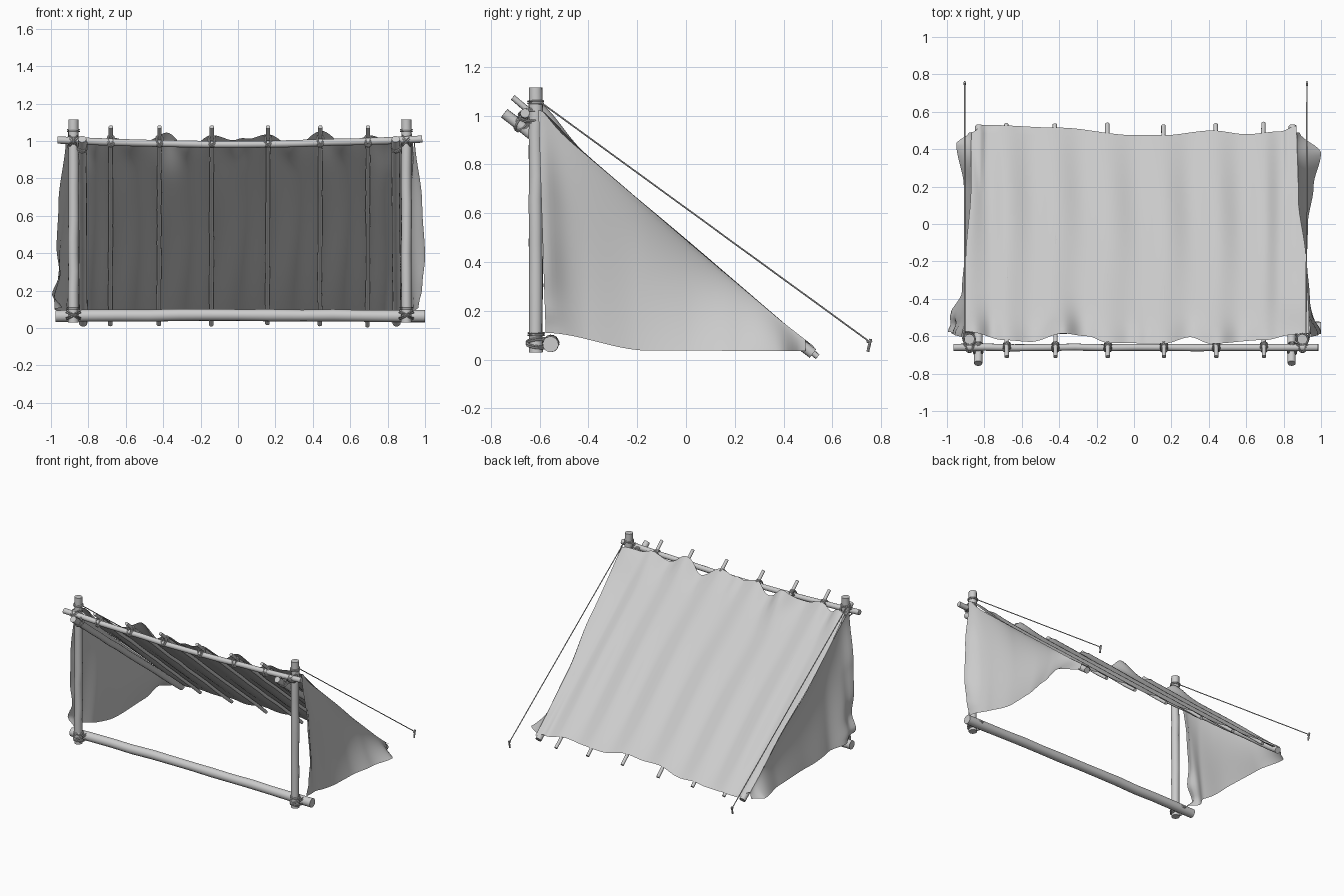
import bpy, bmesh, math, random
from mathutils import Vector as V

if "Cube" in bpy.data.objects:
    bpy.data.objects.remove(bpy.data.objects["Cube"])
random.seed(4)


def finish(name, bm, angle=40):
    me = bpy.data.meshes.new(name)
    bm.to_mesh(me)
    bm.free()
    ob = bpy.data.objects.new(name, me)
    bpy.context.collection.objects.link(ob)
    bpy.ops.object.select_all(action='DESELECT')
    ob.select_set(True)
    bpy.context.view_layer.objects.active = ob
    bpy.ops.object.shade_smooth_by_angle(angle=math.radians(angle))
    return ob


def add_tube(bm, pts, r, sides, wobble=0.0, closed=False):
    pts = [V(p) for p in pts]
    n, rings = len(pts), []
    up = None
    for i, p in enumerate(pts):
        a = pts[i - 1] if (i or closed) else p
        b = pts[(i + 1) % n] if (i < n - 1 or closed) else p
        t = (b - a).normalized()
        if up is None:
            up = t.orthogonal()
        up = (up - t * up.dot(t)).normalized()
        s = t.cross(up)
        rr = r * (1 + random.uniform(-wobble, wobble))
        rings.append([bm.verts.new(p + (up * math.cos(k * math.tau / sides)
                      + s * math.sin(k * math.tau / sides)) * rr) for k in range(sides)])
    for i in range(n if closed else n - 1):
        A, B = rings[i], rings[(i + 1) % n]
        for k in range(sides):
            m = (k + 1) % sides
            bm.faces.new((A[k], A[m], B[m], B[k]))
    if not closed:
        bm.faces.new(rings[0][::-1])
        bm.faces.new(rings[-1])


def pole(name, a, b, r, sag=(0, 0, 0), bend=0.002, sides=14):
    # gently crooked round pole
    a, b, sag = V(a), V(b), V(sag)
    pts = []
    for i in range(13):
        t = i / 12
        j = V([random.uniform(-bend, bend) for _ in range(3)]) if 0 < i < 12 else V()
        pts.append(a.lerp(b, t) + sag * math.sin(math.pi * t) + j)
    bm = bmesh.new()
    add_tube(bm, pts, r, sides, 0.03)
    return finish(name, bm)


def lashing(name, c, n, dirs, half_n, half_d, turns=2):
    # oval rope loops: n is the stacking direction of the two poles
    bm = bmesh.new()
    c, n = V(c), V(n).normalized()
    for d in dirs:
        d = V(d).normalized()
        side = n.cross(d)
        for k in range(turns):
            off = side * (k - (turns - 1) / 2) * 0.009
            add_tube(bm, [c + off + n * half_n * math.cos(q * math.tau / 20)
                          + d * half_d * math.sin(q * math.tau / 20) for q in range(20)],
                     0.004, 6, closed=True)
    return finish(name, bm)


def curve(table, x):
    # smooth interpolation through (position, value) pairs
    if x <= table[0][0]:
        return table[0][1]
    for (a, p), (b, q) in zip(table, table[1:]):
        if x <= b:
            t = (x - a) / (b - a)
            return p + (q - p) * t * t * (3 - 2 * t)
    return table[-1][1]


def sheet(name, fn, nu, nv):
    bm = bmesh.new()
    g = [[bm.verts.new(fn(i / nu, j / nv)) for j in range(nv + 1)] for i in range(nu + 1)]
    for i in range(nu):
        for j in range(nv):
            bm.faces.new((g[i][j], g[i + 1][j], g[i + 1][j + 1], g[i][j + 1]))
    return finish(name, bm, 80)


def rafter_z(y):
    return 1.075 - 0.851 * (y + 0.71)


def edge_rafter_top(y):
    return 1.01 - 0.779 * (y + 0.745) + 0.033


# frame
for side, x in (("left", -0.88), ("right", 0.9)):
    pole(side + "_post", (x, -0.614, 0.03), (x, -0.616, 1.115), 0.028)
pole("top_beam", (-0.965, -0.66, 1.005), (0.985, -0.66, 1.01), 0.019, (0, 0, -0.025))
pole("ground_log", (-0.975, -0.555, 0.063), (1.0, -0.555, 0.063), 0.032, (0, 0, 0.006))

# rafters
for side, x in (("left", -0.833), ("right", 0.843)):
    pole(side + "_edge_rafter", (x, -0.745, 1.01), (x + 0.005, 0.52, 0.025), 0.022)
RAFTERS = [-0.68, -0.42, -0.14, 0.16, 0.44, 0.695]
for i, x in enumerate(RAFTERS):
    e = random.uniform(0.52, 0.54)
    pole(f"rafter_{i + 1}", (x, -0.71, 1.075), (x - 0.003, e, rafter_z(e)), 0.012, sides=10)

# rope lashings
rd = V((0, 0.762, -0.648))
rn = V((0, 0.648, 0.762))
for i, x in enumerate(RAFTERS):
    lashing(f"rafter_lashing_{i + 1}", (x, -0.658, 1.0), rn,
            (V((1, 0, 0)) + rd, V((-1, 0, 0)) + rd), 0.037, 0.022)
for side, x, ex in (("left", -0.88, -0.833), ("right", 0.9, 0.845)):
    lashing(side + "_beam_lashing", (x, -0.636, 1.0), (0, 1, 0),
            ((1, 0, 1), (-1, 0, 1)), 0.05, 0.034)
    lashing(side + "_log_lashing", (x, -0.588, 0.068), (0, 1, 0),
            ((1, 0, 0.5), (-1, 0, 0.5)), 0.066, 0.04)
    lashing(side + "_foot_wrap", (x, -0.614, 0.105), (0, 1, 0), ((1, 0, 0),), 0.032, 0.032, 2)
    lashing(side + "_edge_rafter_lashing", (ex, -0.667, 0.975), rn,
            (V((1, 0, 0)) + rd, V((-1, 0, 0)) + rd), 0.046, 0.03)
    lashing(side + "_guy_wrap", (x, -0.616, 1.055), (0, 1, 0), ((1, 0, 0),), 0.031, 0.031, 2)

# roof cloth
FRONT = [(-0.88, -0.575), (-0.7, -0.62), (-0.55, -0.63), (-0.38, -0.585), (-0.25, -0.6),
         (-0.14, -0.635), (0.16, -0.64), (0.3, -0.605), (0.41, -0.64), (0.7, -0.62), (0.87, -0.585)]
REAR = [(-0.88, 0.49), (-0.8, 0.53), (-0.4, 0.515), (0, 0.475), (0.16, 0.475), (0.42, 0.5),
        (0.6, 0.48), (0.78, 0.495), (0.87, 0.525)]
BUMPS = [(-0.83, 0.05, 0.055), (-0.37, 0.065, 0.065), (0.02, 0.04, 0.02), (0.46, 0.06, 0.02), (0.8, 0.08, 0.05)]
SUPPORTS = [-0.88] + RAFTERS + [0.87]
# half widths of the roof by y: it spreads towards the posts
EDGE = {-1: [(-0.5, 0.9), (-0.2, 0.9), (0.2, 0.872), (0.5, 0.87)],
        1: [(-0.5, 0.935), (-0.2, 0.92), (0.15, 0.88), (0.5, 0.87)]}


def roof(u, v):
    x = -0.88 + 1.75 * u
    y0, y1 = curve(FRONT, x), curve(REAR, x)
    y = y0 + (y1 - y0) * v
    z = rafter_z(y) + 0.02
    for a, b in zip(SUPPORTS, SUPPORTS[1:]):
        if a <= x <= b:   # sag between rafters
            droop = 0.5 + 0.5 * math.sin(math.pi * v) + 0.9 * math.exp(-(v / 0.08) ** 2)
            z -= 0.028 * math.sin(math.pi * (x - a) / (b - a)) ** 2 * droop
    for c, w, h in BUMPS:   # puckers along the ridge
        z += h * math.exp(-((x - c) / w) ** 2 - (v / 0.1) ** 2)
    z += 0.004 * math.sin(23 * x + 5 * v) * math.sin(math.pi * v)
    if abs(x) > 0.78:   # carried by the thicker edge rafters
        z = max(z, edge_rafter_top(y) - 0.04 * max(0, 0.82 - abs(x)) / 0.04)
    s = -1 if x < 0 else 1
    k = max(0, abs(x) - 0.8) / (0.08 if s < 0 else 0.07)
    x += s * k * (curve(EDGE[s], y) - (0.88 if s < 0 else 0.87))
    return V((x, y, max(z, 0.04)))


sheet("roof_cloth", roof, 140, 50)

# side cloths: x along the bottom edge (by y), x down the front edge (by height fraction)
SIDES = {
    "left": (-1,
             [(-0.56, 0.94), (-0.5, 0.99), (-0.36, 0.92), (-0.1, 0.9), (0.2, 0.91), (0.43, 0.95), (0.49, 0.88)],
             [(0, 0.92), (0.4, 0.96), (0.65, 0.97), (0.8, 0.955), (0.93, 0.995), (1, 0.94)]),
    "right": (1,
              [(-0.56, 0.965), (-0.4, 0.94), (-0.2, 0.925), (0, 0.93), (0.2, 0.96), (0.38, 1.0), (0.49, 0.885)],
              [(0, 0.945), (0.4, 0.985), (0.7, 1.0), (0.88, 0.985), (1, 0.965)]),
}
HEM = [(-0.58, 0.11), (-0.15, 0.037), (0.5, 0.036)]


def side_cloth(name, s, hem, lead):
    def fn(u, v):
        y = -0.605 + 1.095 * u + 0.03 * v * (1 - u)
        yt = min(max(y, -0.59), 0.49)
        top = max(rafter_z(yt) + 0.02, edge_rafter_top(yt)) + 0.03 * math.exp(-(u / 0.06) ** 2)
        z = top + (min(curve(HEM, y), top) - top) * v
        xt = curve(EDGE[s], y)
        x = xt + (curve(hem, y) - xt) * v ** 1.3
        # hollow under the roof edge, running from the top corner to the rear
        x -= 0.04 * math.sin(math.pi * v ** 0.8) * math.sin(math.pi * min(1, u * 1.1)) ** 1.5
        w = math.exp(-(u / 0.06) ** 2)   # front edge pulled outside the post
        x = x * (1 - w) + curve(lead, v) * w
        return V((s * x, y, z))
    sheet(name, fn, 60, 40)


for side, (s, hem, lead) in SIDES.items():
    side_cloth(side + "_side_cloth", s, hem, lead)

# guy ropes and pegs
for side, x0, x1 in (("left", -0.905, -0.905), ("right", 0.92, 0.925)):
    pole(side + "_guy_rope", (x0, -0.6, 1.058), (x1, 0.753, 0.073), 0.0035, bend=0.0005, sides=6)
    pole(side + "_peg", (x1, 0.745, 0.032), (x1, 0.757, 0.085), 0.006, bend=0, sides=8)
    pole(side + "_peg_hook", (x1, 0.74, 0.072), (x1, 0.762, 0.08), 0.005, bend=0, sides=8)
